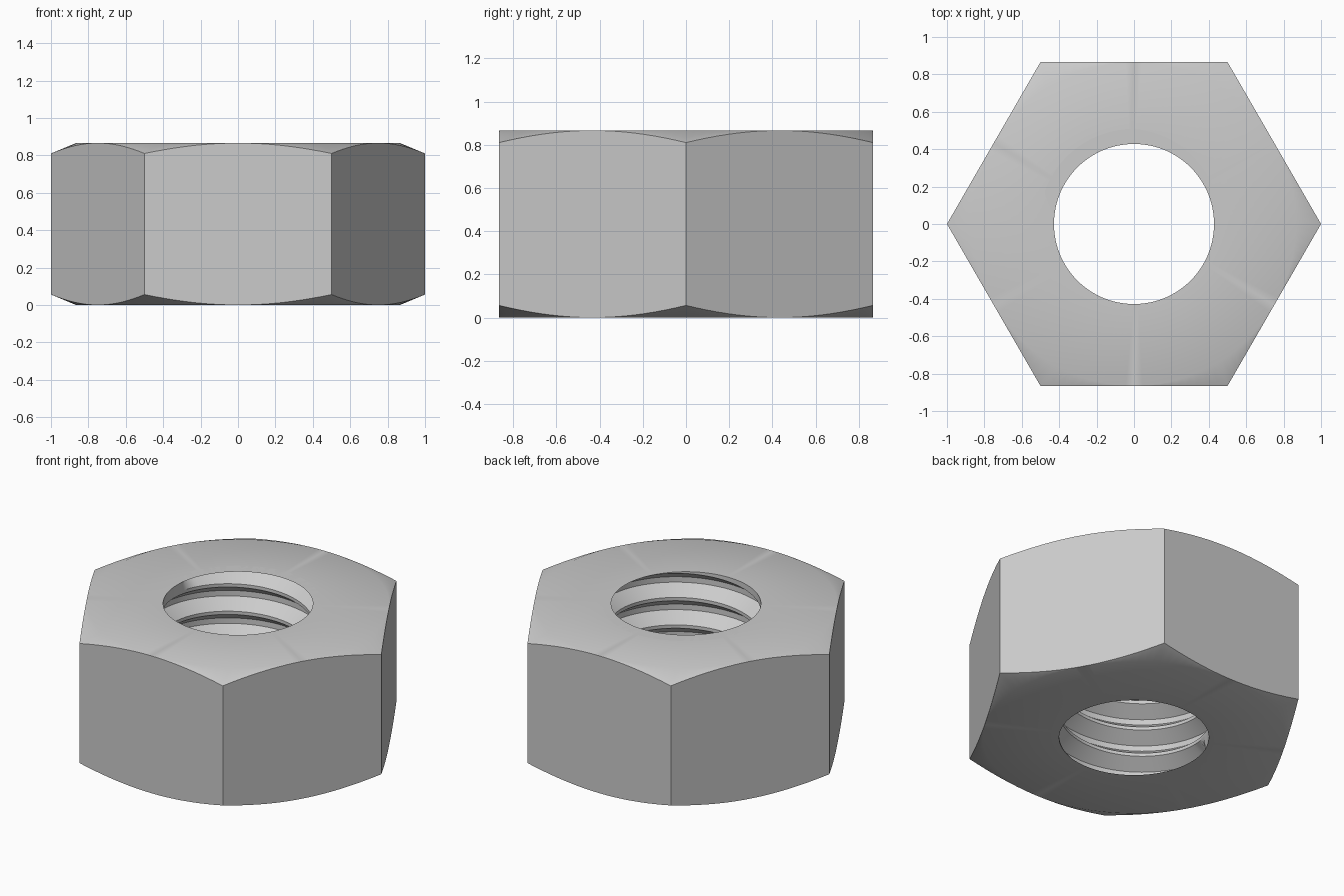
import bpy, bmesh
from math import sin, cos, pi, radians

if "Cube" in bpy.data.objects:
    bpy.data.objects.remove(bpy.data.objects["Cube"])

N = 120                      # columns around the nut
H = 0.866                    # nut height
APOTHEM = 0.866              # half the distance across flats
CHAMFER = 0.418              # slope of the corner chamfer
MINOR, DEPTH = 0.428, 0.081  # hole radius and thread depth
PITCH = H / 5
PHASE = 0.355                # turn at which the groove meets the end faces
ROOT, EDGE = 0.10, 0.44      # half widths of groove root and mouth, in pitches


def clamp(v, lo=0.0, hi=1.0):
    return max(lo, min(hi, v))


def groove_column(turn):
    """Radius and height of the thread wall at one angle, bottom to top."""
    rows = []
    for k in range(-1, 7):
        c = k + turn - PHASE
        # the groove runs in and out over a few degrees
        d = DEPTH * clamp((c - 0.09) / 0.04) * clamp((5.13 - c) / 0.04)
        for off in (-EDGE, -ROOT, ROOT, EDGE):
            z = clamp(c + off, 0, 5)
            depth = d * clamp((EDGE - abs(z - c)) / (EDGE - ROOT))
            rows.append((MINOR + depth, z * PITCH))
    return rows


bm = bmesh.new()


def add_vert(r, a, z):
    return bm.verts.new((r * cos(a), r * sin(a), z))


def skin(left, right):
    for i in range(len(left) - 1):
        bm.faces.new((left[i], right[i], right[i + 1], left[i + 1]))


# Threaded wall: columns follow the helix, so the seam shifts by one groove
wall = []
for j in range(N + 1):
    a = 2 * pi * j / N
    wall.append([add_vert(r, a, z) for r, z in groove_column(j / N)])
for j in range(N - 1):
    skin(wall[j], wall[j + 1])
skin(wall[N - 1][:-4], wall[0][4:])

# End faces, chamfers and hexagonal sides
shell = []
for j in range(N):
    a = 2 * pi * j / N
    rh = APOTHEM / cos(a % (pi / 3) - pi / 6)
    drop = (rh - APOTHEM) * CHAMFER
    shell.append([wall[j][0], add_vert(APOTHEM, a, 0), add_vert(rh, a, drop),
                  add_vert(rh, a, H - drop), add_vert(APOTHEM, a, H), wall[j][-1]])
for j in range(N):
    skin(shell[j], shell[(j + 1) % N])

bmesh.ops.remove_doubles(bm, verts=bm.verts, dist=1e-5)
loose = [v for v in bm.verts if not v.link_faces]
bmesh.ops.delete(bm, geom=loose, context='VERTS')
bmesh.ops.recalc_face_normals(bm, faces=bm.faces)

mesh = bpy.data.meshes.new("hex_nut")
bm.to_mesh(mesh)
bm.free()
nut = bpy.data.objects.new("hex_nut", mesh)
bpy.context.collection.objects.link(nut)
bpy.context.view_layer.objects.active = nut
nut.select_set(True)
bpy.ops.object.shade_smooth_by_angle(angle=radians(30))
